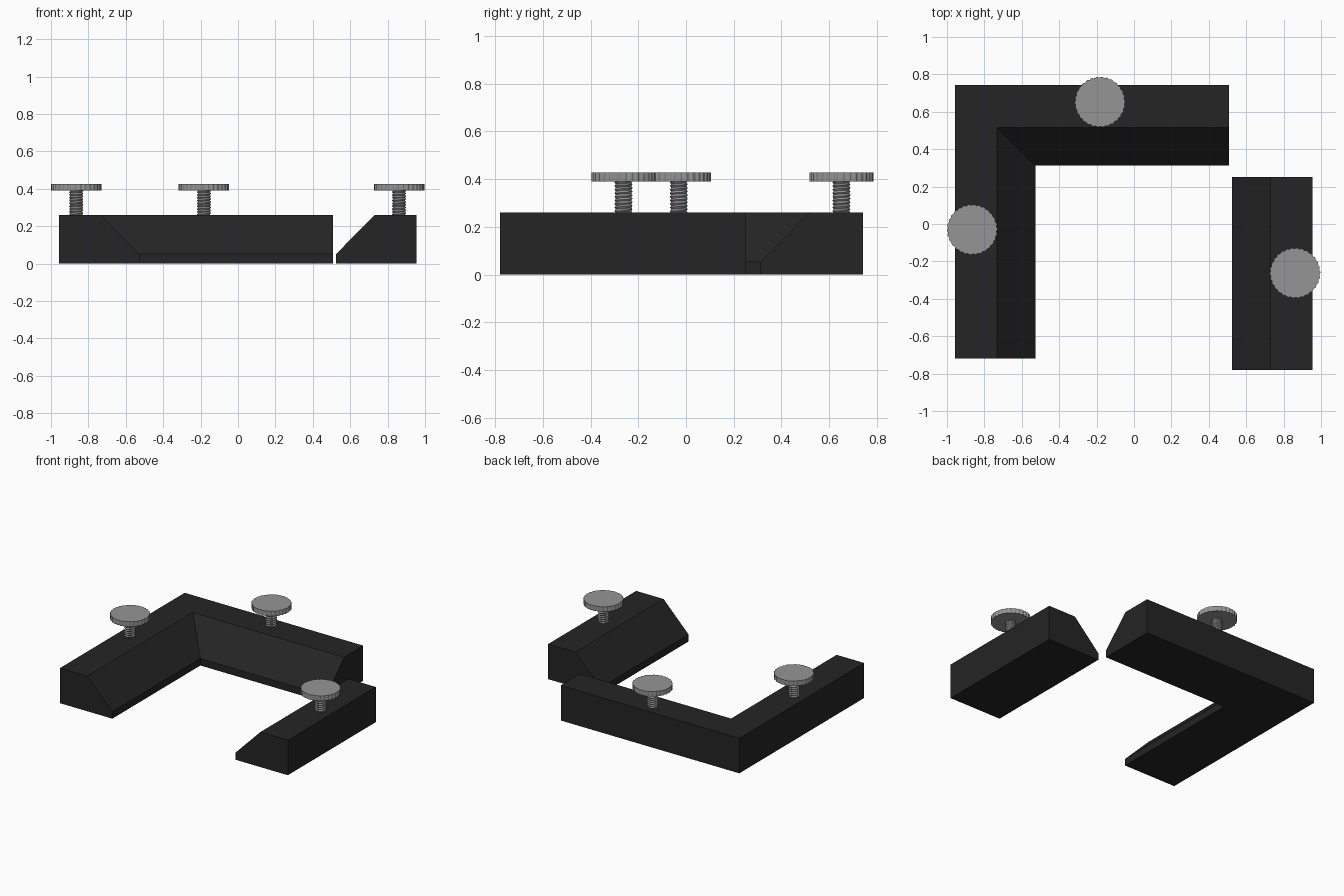
import bpy, bmesh, math

if "Cube" in bpy.data.objects:
    bpy.data.objects.remove(bpy.data.objects["Cube"])


def material(name, col):
    m = bpy.data.materials.new(name)
    m.diffuse_color = (*col, 1)
    m.use_nodes = True
    m.node_tree.nodes["Principled BSDF"].inputs["Base Color"].default_value = m.diffuse_color
    return m


BLACK = material("black_plastic", (0.018, 0.018, 0.018))
STEEL = material("steel", (0.3, 0.3, 0.3))


def finish(name, bm, mat):
    bmesh.ops.recalc_face_normals(bm, faces=bm.faces)
    me = bpy.data.meshes.new(name)
    bm.to_mesh(me)
    bm.free()
    me.materials.append(mat)
    ob = bpy.data.objects.new(name, me)
    bpy.context.collection.objects.link(ob)
    return ob


def loft(name, rings, mat):
    """Skin closed rings of points and cap both ends."""
    bm = bmesh.new()
    vs = [[bm.verts.new(p) for p in ring] for ring in rings]
    n = len(vs[0])
    for a, b in zip(vs, vs[1:]):
        for i in range(n):
            j = (i + 1) % n
            bm.faces.new((a[i], a[j], b[j], b[i]))
    bm.faces.new(vs[0])
    bm.faces.new(vs[-1])
    return finish(name, bm, mat)


# Chamfered bar profile: distance inward from the outer wall, height
PROFILE = [(0, 0), (0.43, 0), (0.43, 0.052), (0.225, 0.26), (0, 0.26)]

# Mitred corner jaw
loft("corner_jaw", [
    [(-0.957 + d, -0.72, z) for d, z in PROFILE],
    [(-0.957 + d, 0.742 - d, z) for d, z in PROFILE],
    [(0.508, 0.742 - d, z) for d, z in PROFILE]], BLACK)

# Separate straight jaw
loft("straight_jaw", [[(0.955 - d, y, z) for d, z in PROFILE]
                      for y in (-0.78, 0.252)], BLACK)


def circle(cx, cy, z, n, radius):
    return [(cx + radius(i) * math.cos(2 * math.pi * i / n),
             cy + radius(i) * math.sin(2 * math.pi * i / n), z) for i in range(n)]


def thumbscrew(tag, cx, cy):
    # Knurled head
    n = 120
    knurl = lambda i: 0.135 if i % 4 < 2 else 0.131
    loft("screw_head_" + tag, [circle(cx, cy, z, n, knurl) for z in (0.39, 0.427)], STEEL)
    # Helically threaded shank, sunk into the jaw
    n, z0, z1, pitch, per = 24, 0.18, 0.395, 0.015, 6
    rings = []
    for k in range(round((z1 - z0) / pitch * per) + 1):
        z = z0 + k * pitch / per
        r = lambda i: 0.032 + 0.006 * abs(2 * ((z / pitch - i / n) % 1) - 1)
        rings.append(circle(cx, cy, z, n, r))
    loft("screw_shank_" + tag, rings, STEEL)


thumbscrew("left", -0.865, -0.03)
thumbscrew("back", -0.182, 0.652)
thumbscrew("right", 0.861, -0.262)
